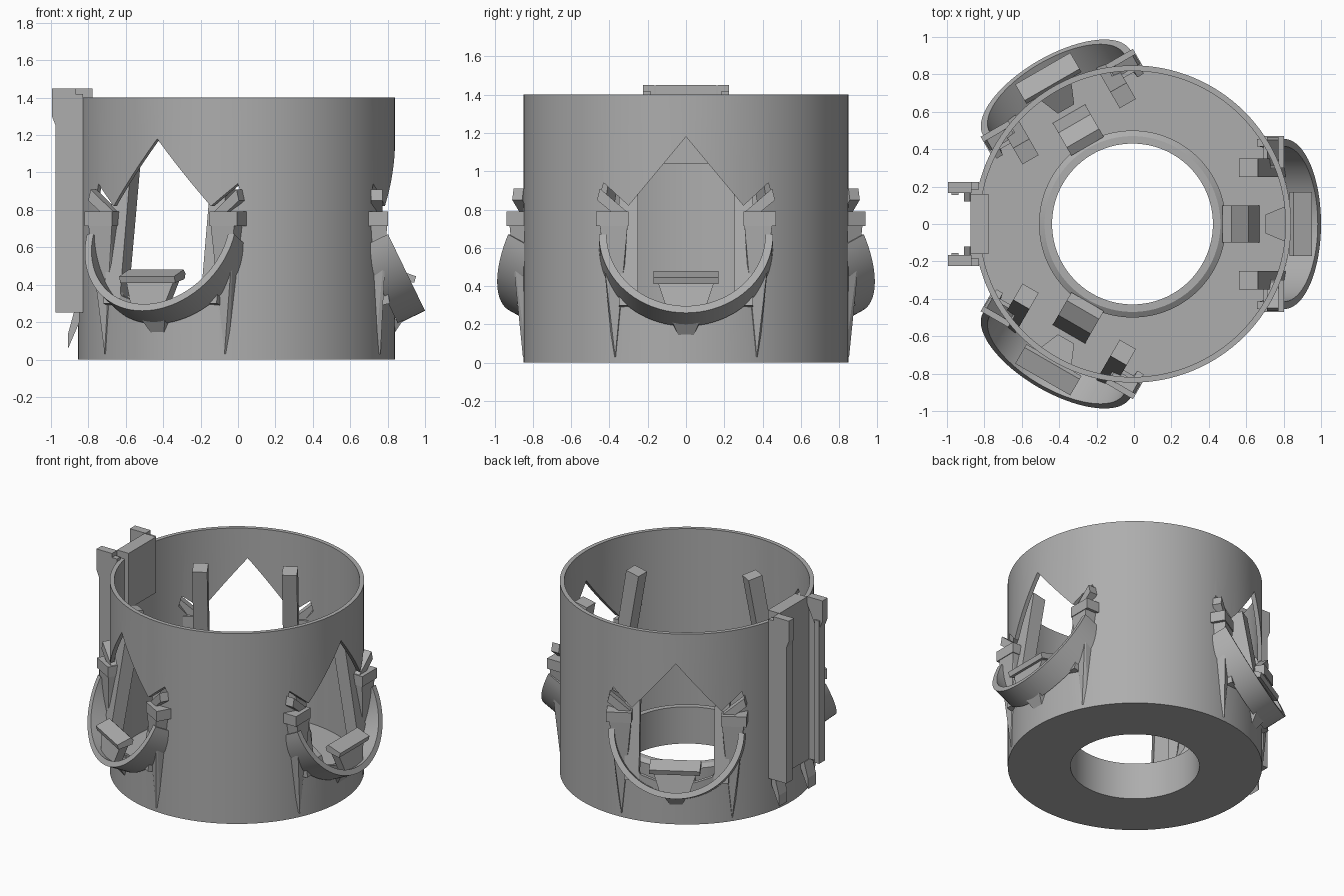
import bpy, bmesh, math
from mathutils import Matrix, Vector

if "Cube" in bpy.data.objects:
    bpy.data.objects.remove(bpy.data.objects["Cube"], do_unlink=True)

CENTRE = Vector((-0.008, 0, 0))
grey = bpy.data.materials.new("plain_grey")
grey.use_nodes = True
grey.diffuse_color = (0.42, 0.42, 0.42, 1)
grey.node_tree.nodes["Principled BSDF"].inputs["Base Color"].default_value = (0.42, 0.42, 0.42, 1)


def finish(name, bm, angle=0, smooth=False):
    """Turn a bmesh into an object, spun about the body's axis."""
    bmesh.ops.recalc_face_normals(bm, faces=bm.faces)
    bm.transform(Matrix.Translation(CENTRE) @ Matrix.Rotation(math.radians(angle), 4, 'Z'))
    me = bpy.data.meshes.new(name)
    bm.to_mesh(me)
    bm.free()
    me.materials.append(grey)
    ob = bpy.data.objects.new(name, me)
    bpy.context.collection.objects.link(ob)
    if smooth:
        shade(ob)
    return ob


def select(ob):
    bpy.ops.object.select_all(action='DESELECT')
    ob.select_set(True)
    bpy.context.view_layer.objects.active = ob


def shade(ob):
    select(ob)
    bpy.ops.object.shade_smooth_by_angle(angle=math.radians(30))


def hull(name, pts, angle=0):
    bm = bmesh.new()
    for p in pts:
        bm.verts.new(p)
    res = bmesh.ops.convex_hull(bm, input=bm.verts)
    bmesh.ops.delete(bm, geom=list({g for g in res["geom_interior"] if isinstance(g, bmesh.types.BMVert)}), context='VERTS')
    bmesh.ops.dissolve_limit(bm, angle_limit=0.01, verts=bm.verts, edges=bm.edges)
    return finish(name, bm, angle)


def box(name, x, y, z, angle=0):
    return hull(name, [(a, b, c) for a in x for b in y for c in z], angle)


def side_prism(name, profile, y, angle=0):
    """Extrude an x-z outline along y."""
    return hull(name, [(a, b, c) for a, c in profile for b in y], angle)


def lathe(name, profile, segs=128):
    bm = bmesh.new()
    rings = []
    for i in range(segs):
        a = 2 * math.pi * i / segs
        rings.append([bm.verts.new((r * math.cos(a), r * math.sin(a), z)) for r, z in profile])
    n = len(profile)
    for i in range(segs):
        p, q = rings[i], rings[(i + 1) % segs]
        for k in range(n):
            bm.faces.new((p[k], q[k], q[(k + 1) % n], p[(k + 1) % n]))
    return finish(name, bm, smooth=True)


# Bucket: outer wall, floor and central tube in one section
body = lathe("bucket", [(0.43, 0), (0.848, 0), (0.848, 1.4), (0.818, 1.4), (0.818, 0.04),
                        (0.5, 0.04), (0.5, 0.25), (0.47, 0.27), (0.43, 0.27)])

# Pointed port openings with a slanted notch at each shoulder
half = [(0.3, 0.82), (0.43, 0.94), (0.45, 0.87), (0.38, 0.77), (0.33, 0.5), (0.24, 0.34)]
outline = [(0, 1.18)] + half + [(0, 0.27)] + [(-t, z) for t, z in reversed(half)]
for angle in (0, 120, 240):
    bm = bmesh.new()
    face = bm.faces.new([bm.verts.new((0.55, t, z)) for t, z in outline])
    ext = bmesh.ops.extrude_face_region(bm, geom=[face])
    bmesh.ops.translate(bm, vec=(0.5, 0, 0), verts=[v for v in ext["geom"] if isinstance(v, bmesh.types.BMVert)])
    cutter = finish("port_cutter", bm, angle)
    cutter.hide_render = True
    mod = body.modifiers.new("port", 'BOOLEAN')
    mod.operation, mod.solver, mod.object = 'DIFFERENCE', 'EXACT', cutter
    select(body)
    bpy.ops.object.modifier_apply(modifier=mod.name)
    bpy.data.objects.remove(cutter, do_unlink=True)
shade(body)


def half_ring(angle, segs=40):
    """Half-round guard whose axis points outwards and up."""
    axis, up = Vector((0.9, 0, 0.435)), Vector((-0.435, 0, 0.9))
    centre = Vector((0.81, 0, 0.67))
    bm = bmesh.new()
    rows = []
    for i in range(segs + 1):
        a = math.pi * (1 + i / segs)
        d = Vector((0, math.cos(a), 0)) + up * math.sin(a)
        rows.append([bm.verts.new(centre + d * r - axis * w)
                     for r, w in ((0.455, 0), (0.455, 0.16), (0.415, 0.16), (0.415, 0))])
    for p, q in zip(rows, rows[1:]):
        for k in range(4):
            bm.faces.new((p[k], p[(k + 1) % 4], q[(k + 1) % 4], q[k]))
    bm.faces.new(rows[0])
    bm.faces.new(rows[-1])
    finish("port_guard", bm, angle, True)


for angle in (0, 120, 240):
    half_ring(angle)
    # Perch bar with its tapered web, and the gusset under the guard
    side_prism("perch_bar", [(0.84, 0.46), (0.86, 0.48), (0.96, 0.445), (0.95, 0.41), (0.85, 0.43)], (-0.17, 0.17), angle)
    hull("perch_web", [(x + (0.45 - z) * 0.2, s * t, z) for x in (0.86, 0.92)
                       for s in (-1, 1) for t, z in ((0.15, 0.43), (0.09, 0.25))], angle)
    hull("guard_gusset", [(x, s * t, z) for s in (-1, 1)
                          for x, t, z in ((0.83, 0.08, 0.22), (0.89, 0.07, 0.21), (0.83, 0.03, 0.12))], angle)
    # Inner ramp and chute
    hull("inner_ramp", [(x, s * t, z) for s in (-1, 1)
                        for x, t, z in ((0.71, 0.05, 0.2), (0.83, 0.1, 0.28), (0.71, 0.05, 0.15), (0.83, 0.1, 0.15))], angle)
    side_prism("inner_chute", [(0.48, 0.04), (0.48, 0.27), (0.53, 0.3), (0.62, 0.24), (0.68, 0.04)], (-0.1, 0.1), angle)
    for s in (-1, 1):
        # Leaning inner post, bracket head, tapering brace and ear
        side_prism("inner_post", [(0.57, 1.18), (0.67, 1.2), (0.82, 0.3), (0.73, 0.28)], (s * 0.25, s * 0.35), angle)
        box("bracket_head", (0.7, 0.81), (s * 0.3, s * 0.47), (0.715, 0.79), angle)
        hull("bracket_brace", [(x, s * t, 0.72) for x in (0.7, 0.805) for t in (0.305, 0.45)]
             + [(0.74, s * 0.355, 0.03), (0.77, s * 0.37, 0.03), (0.74, s * 0.38, 0.03)], angle)
        hull("bracket_ear", [(x, s * t, z) for x in (0.72, 0.78)
                             for t, z in ((0.31, 0.79), (0.45, 0.91), (0.465, 0.85), (0.38, 0.78))], angle)

# Slide holder on the side: back plate, top hook and two lipped rails
box("holder_plate", (-0.865, -0.83), (-0.19, 0.19), (0.25, 1.4))
box("holder_hook_top", (-0.865, -0.77), (-0.16, 0.16), (1.4, 1.45))
box("holder_hook_lip", (-0.815, -0.77), (-0.16, 0.16), (1.04, 1.43))
for s in (-1, 1):
    box("rail_web", (-0.965, -0.82), (s * 0.185, s * 0.225), (0.25, 1.42))
    box("rail_lip", (-0.967, -0.93), (s * 0.155, s * 0.225), (0.25, 1.3))
    side_prism("rail_flare", [(-0.967, 1.25), (-0.987, 1.3), (-0.987, 1.45), (-0.86, 1.45), (-0.86, 1.4), (-0.93, 1.25)],
               (s * 0.165, s * 0.225))
    side_prism("rail_foot", [(-0.84, 0.25), (-0.84, 0.2), (-0.9, 0.06), (-0.9, 0.14), (-0.87, 0.25)],
               (s * 0.12, s * 0.215))
